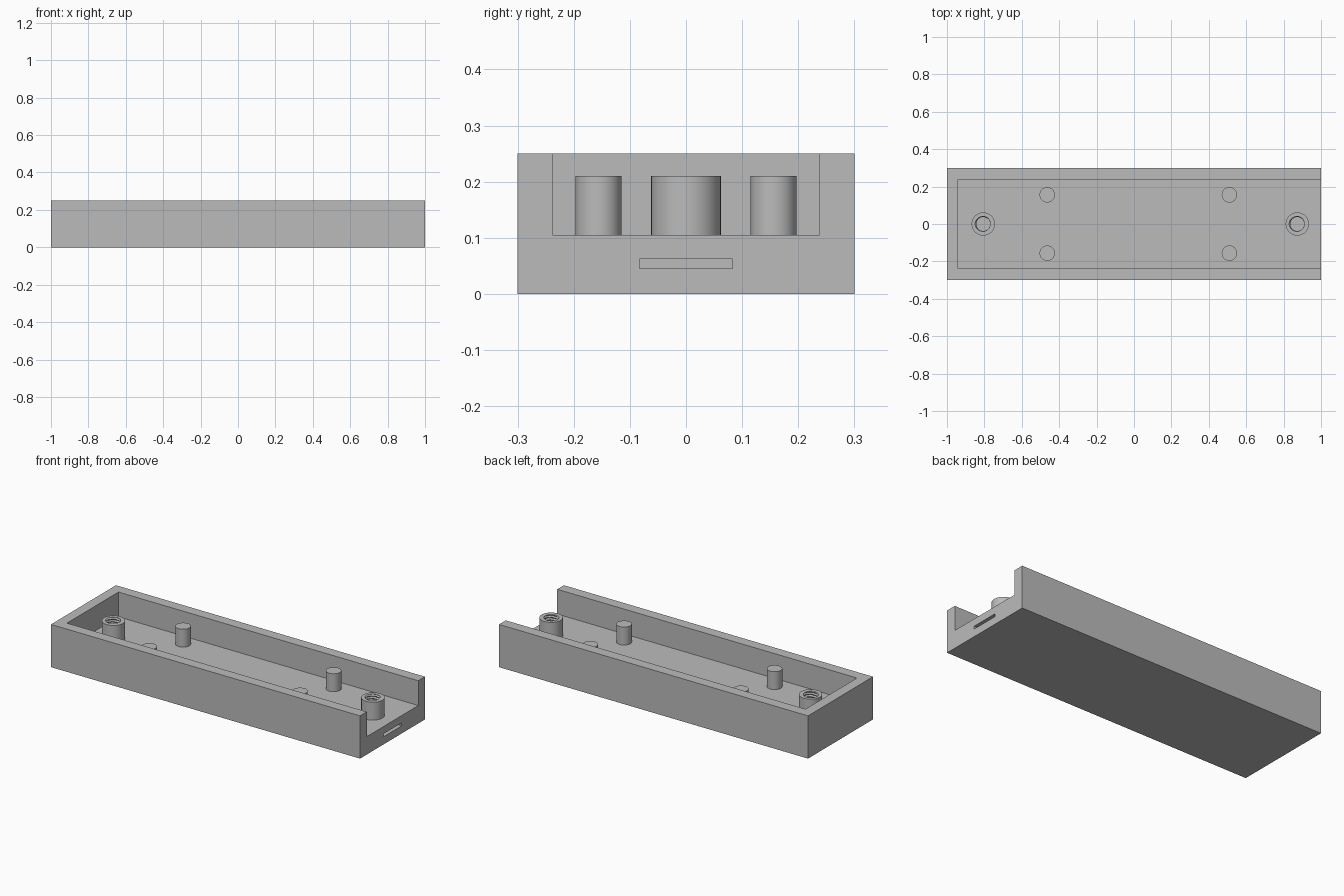
import bpy
import bmesh
from math import cos, sin, pi, tau, radians

if "Cube" in bpy.data.objects:
    bpy.data.objects.remove(bpy.data.objects["Cube"])

FLOOR, POST_TOP, HEIGHT = 0.105, 0.21, 0.25
SINK = 0.005  # posts reach slightly into the floor

grey = bpy.data.materials.new("light grey plastic")
grey.use_nodes = True
colour = (0.5, 0.5, 0.5, 1)
grey.diffuse_color = colour
grey.node_tree.nodes["Principled BSDF"].inputs["Base Color"].default_value = colour


def box(name, low, high):
    """Box between two opposite corners."""
    centre = [(a + b) / 2 for a, b in zip(low, high)]
    bpy.ops.mesh.primitive_cube_add(size=1, location=centre)
    ob = bpy.context.object
    ob.name = name
    ob.scale = [b - a for a, b in zip(low, high)]
    bpy.ops.object.transform_apply(location=True, rotation=False, scale=True)
    ob.data.materials.append(grey)
    return ob


def cut(target, cutter):
    """Subtract a cutter and discard it."""
    mod = target.modifiers.new("cut", 'BOOLEAN')
    mod.operation = 'DIFFERENCE'
    mod.solver = 'EXACT'
    mod.object = cutter
    bpy.context.view_layer.objects.active = target
    bpy.ops.object.modifier_apply(modifier=mod.name)
    bpy.data.objects.remove(cutter)


def screw_boss(name, x, outer=0.062, root=0.044, crest=0.037,
               pitch=0.0145, segments=48, rows=48):
    """Round boss with a helical thread inside its hole."""
    bottom = FLOOR - SINK

    def thread_radius(z, angle):
        phase = (z / pitch - angle / tau) % 1
        return crest + (root - crest) * abs(2 * phase - 1)

    angles = [tau * i / segments for i in range(segments)]
    bm = bmesh.new()
    rings = [[bm.verts.new((outer * cos(a), outer * sin(a), z)) for a in angles]
             for z in (bottom, POST_TOP)]
    for k in range(rows + 1):
        z = POST_TOP + (bottom - POST_TOP) * k / rows
        ring = []
        for a in angles:
            r = thread_radius(z, a)
            ring.append(bm.verts.new((r * cos(a), r * sin(a), z)))
        rings.append(ring)
    for lower, upper in zip(rings, rings[1:] + rings[:1]):
        for i in range(segments):
            j = (i + 1) % segments
            bm.faces.new((lower[i], lower[j], upper[j], upper[i]))
    mesh = bpy.data.meshes.new(name)
    bm.to_mesh(mesh)
    bm.free()
    ob = bpy.data.objects.new(name, mesh)
    ob.location.x = x
    bpy.context.collection.objects.link(ob)
    mesh.materials.append(grey)
    return ob


def peg(name, x, y):
    """Plain locating peg."""
    low = FLOOR - SINK
    bpy.ops.mesh.primitive_cylinder_add(vertices=48, radius=0.041, depth=POST_TOP - low,
                                        location=(x, y, (POST_TOP + low) / 2))
    ob = bpy.context.object
    ob.name = name
    ob.data.materials.append(grey)
    return ob


# Tray: solid block, open pocket through the right end, slot in that end
tray = box("tray", (-1, -0.3, 0), (1, 0.3, HEIGHT))
cut(tray, box("pocket_cutter", (-0.94, -0.238, FLOOR), (1.1, 0.238, HEIGHT + 0.1)))
cut(tray, box("slot_cutter", (0.9, -0.083, 0.045), (1.1, 0.083, 0.062)))

# Threaded bosses near both ends
round_parts = [screw_boss("screw_boss_right", -0.806),
               screw_boss("screw_boss_left", 0.873)]

# Four locating pegs
for side, x in (("right", -0.464), ("left", 0.51)):
    for end, y in (("front", -0.156), ("back", 0.156)):
        round_parts.append(peg(f"peg_{end}_{side}", x, y))

# Smooth the round walls, keep the rims sharp
bpy.ops.object.select_all(action='DESELECT')
for ob in round_parts:
    ob.select_set(True)
bpy.context.view_layer.objects.active = round_parts[0]
bpy.ops.object.shade_smooth_by_angle(angle=radians(30))
